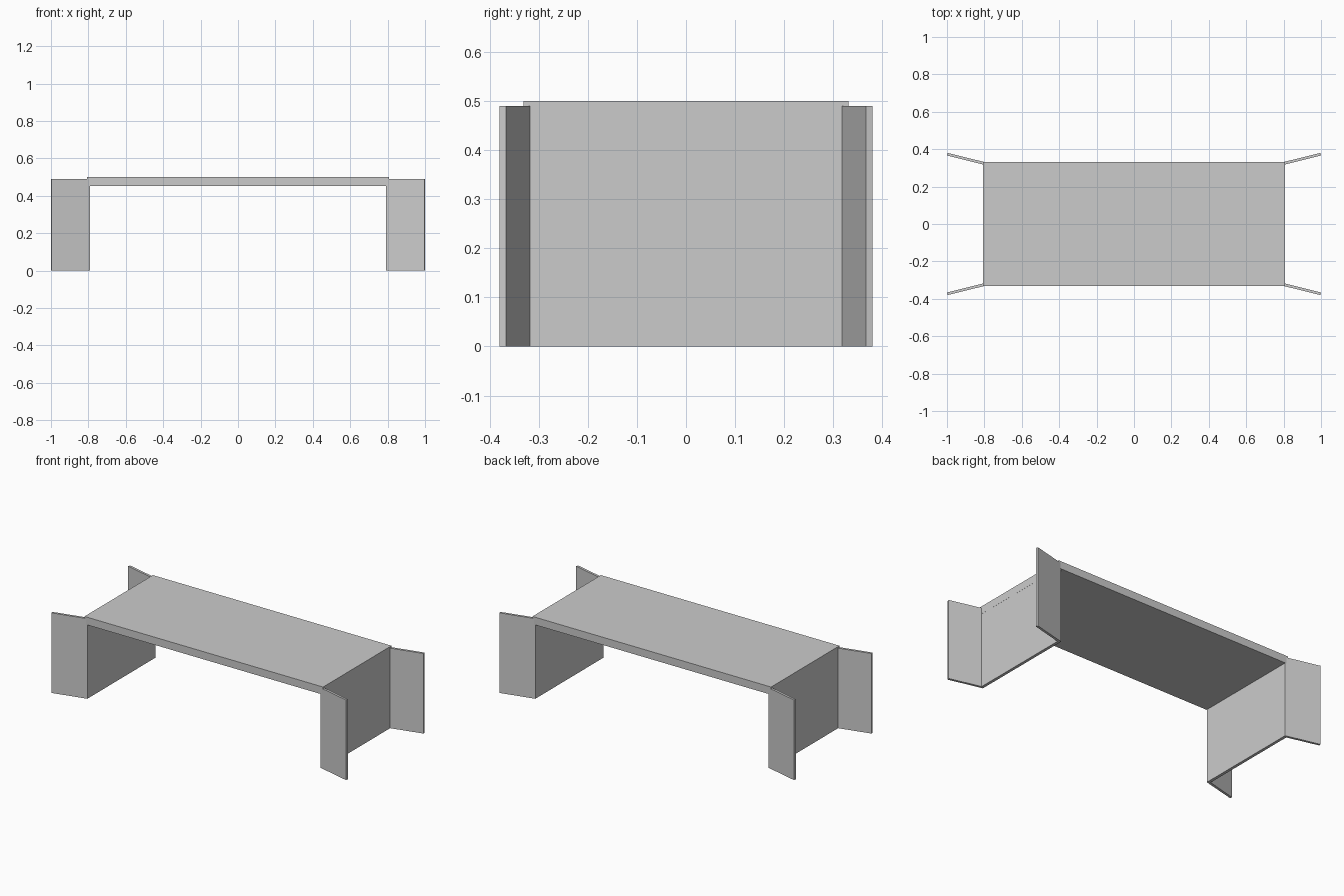
import bpy, bmesh

if "Cube" in bpy.data.objects:
    bpy.data.objects.remove(bpy.data.objects["Cube"])


def extrude_outline(name, points, z0, z1):
    """Closed plan outline extruded vertically into a solid."""
    bm = bmesh.new()
    face = bm.faces.new([bm.verts.new((x, y, z0)) for x, y in points])
    result = bmesh.ops.extrude_face_region(bm, geom=[face])
    top = [g for g in result["geom"] if isinstance(g, bmesh.types.BMVert)]
    bmesh.ops.translate(bm, verts=top, vec=(0, 0, z1 - z0))
    bmesh.ops.recalc_face_normals(bm, faces=bm.faces)
    mesh = bpy.data.meshes.new(name)
    bm.to_mesh(mesh)
    bm.free()
    obj = bpy.data.objects.new(name, mesh)
    bpy.context.collection.objects.link(obj)
    return obj


# Flat slab spanning between the two supports
extrude_outline("deck", [(-0.808, -0.331), (0.808, -0.331),
                         (0.808, 0.331), (-0.808, 0.331)], 0.453, 0.5)

# Folded plate: end wall with splayed wings, mirrored in y and x
half = [(0.79, -0.329), (0.9965, -0.38), (1.0, -0.3665), (0.8075, -0.318)]
outline = half + [(x, -y) for x, y in reversed(half)]
for side, sx in (("right", 1), ("left", -1)):
    extrude_outline(side + "_abutment", [(sx * x, y) for x, y in outline], 0.0, 0.49)
